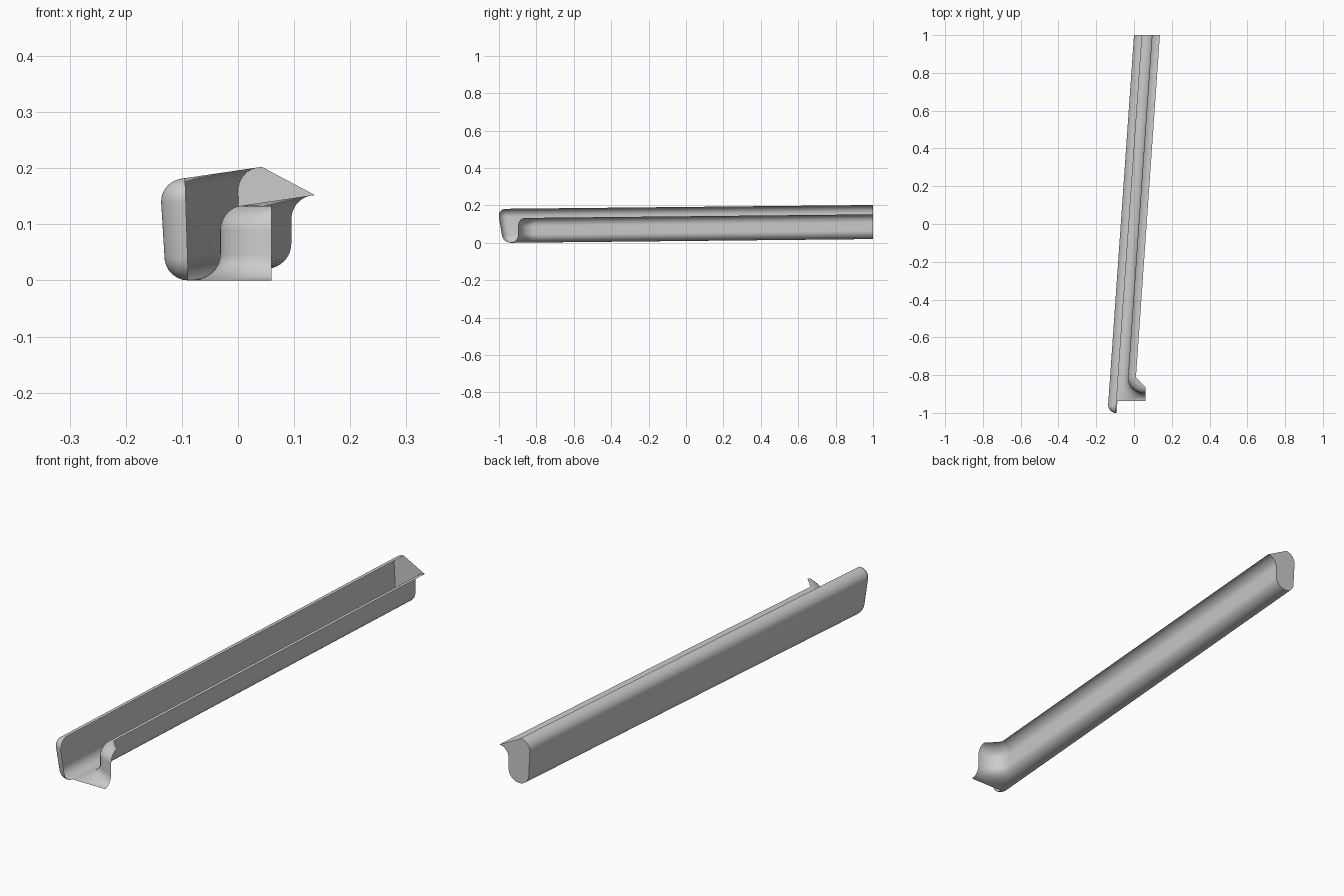
import bpy, bmesh
from math import sin, cos, pi, radians

cube = bpy.data.objects.get("Cube")
if cube:
    bpy.data.objects.remove(cube, do_unlink=True)

BACK, BEND = 1.0, -0.81      # back end of the run, start of the inner bend
STUB = 0.06                  # where the side stub is cut off
STEPS = 12


def arc(cx, cz, rx, rz, start, end, n=10):
    """Points of an elliptical arc in the x-z profile plane, degrees."""
    angles = [radians(start + (end - start) * i / n) for i in range(n + 1)]
    return [(cx + rx * cos(a), cz + rz * sin(a)) for a in angles]


def shear(px, y):
    """Sideways position of a profile point along the slanted run."""
    return px - 0.07 * (BACK - y)


def point(x, y, pz):
    """Position with the fall of the gutter applied."""
    return (x, y, pz - 0.0103 * (BACK - y))


def add_grid(bm, rings):
    rows = [[bm.verts.new(p) for p in ring] for ring in rings]
    for a, b in zip(rows, rows[1:]):
        for i in range(len(a) - 1):
            bm.faces.new((a[i], a[i + 1], b[i + 1], b[i]))


# Profile: curled wall down to the floor, then floor up to the flared lip
outer = arc(0.043, 0.160, 0.043, 0.042, 90, 180) + arc(0.047, 0.062, 0.042, 0.042, 180, 270)
inner = arc(0.047, 0.065, 0.048, 0.045, 270, 360) + arc(0.137, 0.108, 0.042, 0.044, 180, 90)
turns = [pi / 2 * i / STEPS for i in range(STEPS + 1)]


def outer_ring(turn):
    """Wall profile swung about the near-vertical axis of the outer corner."""
    ring = []
    for px, pz in outer:
        drop = (0.202 - pz) / 0.182
        y_axis = -0.963 + 0.026 * drop
        axis = 0.043 + 0.004 * drop
        reach = axis - px
        x = shear(axis, y_axis) - reach * cos(turn)
        ring.append(point(x, y_axis - reach * sin(turn), pz))
    return ring


def inner_ring(turn):
    """Lip profile led round the bend: square at the floor, chamfered at the lip."""
    ring = []
    for px, pz in inner:
        k = max(0.01, (px - 0.047) / 0.09)
        y_end = -0.937 + 0.82 * (px - 0.047)
        y = BEND + (y_end - BEND) * sin(turn) ** (2 * k)
        side = round(cos(turn), 6) ** (2 * k)
        x = STUB + (shear(px, y) - STUB) * side
        ring.append(point(x, y, pz))
    return ring


bm = bmesh.new()
add_grid(bm, [[point(px, BACK, pz) for px, pz in outer]] + [outer_ring(t) for t in turns])
add_grid(bm, [[point(px, BACK, pz) for px, pz in inner]] + [inner_ring(t) for t in turns])

# Flat cap closing the back end
bm.faces.new([bm.verts.new(point(px, BACK, pz)) for px, pz in outer + inner[1:]])

bmesh.ops.remove_doubles(bm, verts=bm.verts, dist=0.0002)
bmesh.ops.recalc_face_normals(bm, faces=bm.faces)
mesh = bpy.data.meshes.new("gutter_trough")
bm.to_mesh(mesh)
bm.free()

gutter = bpy.data.objects.new("gutter_trough", mesh)
bpy.context.collection.objects.link(gutter)

# Plain grey metal
grey = bpy.data.materials.new("light_grey")
grey.use_nodes = True
grey.diffuse_color = (0.6, 0.6, 0.6, 1)
grey.node_tree.nodes["Principled BSDF"].inputs["Base Color"].default_value = (0.6, 0.6, 0.6, 1)
mesh.materials.append(grey)

bpy.ops.object.select_all(action="DESELECT")
gutter.select_set(True)
bpy.context.view_layer.objects.active = gutter
bpy.ops.object.shade_smooth_by_angle(angle=radians(40))
